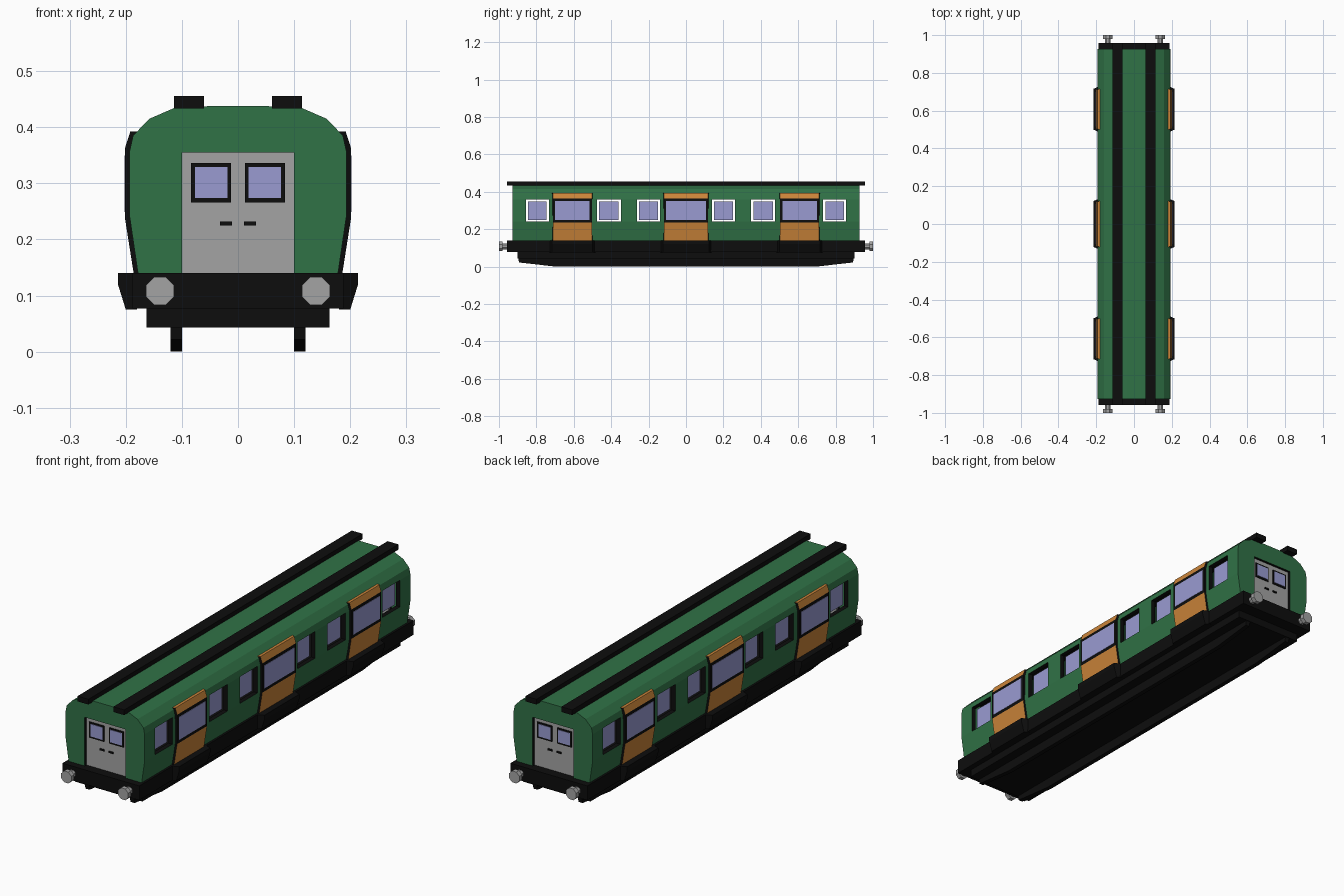
import bpy, bmesh, math
from mathutils import Vector, Matrix

if "Cube" in bpy.data.objects:
    bpy.data.objects.remove(bpy.data.objects["Cube"])

def material(name, r, g, b):
    m = bpy.data.materials.new(name)
    m.diffuse_color = (r, g, b, 1)
    m.use_nodes = True
    m.node_tree.nodes["Principled BSDF"].inputs["Base Color"].default_value = m.diffuse_color
    return m

GREEN = material("body green", 0.030, 0.168, 0.062)
BLACK = material("black", 0.004, 0.004, 0.004)
ORANGE = material("door orange", 0.60, 0.235, 0.042)
GREY = material("light grey", 0.37, 0.37, 0.37)
GLASS = material("window lilac", 0.32, 0.33, 0.64)

def finish(bm, name, mats, recalc=True):
    if recalc:
        bmesh.ops.recalc_face_normals(bm, faces=bm.faces)
    me = bpy.data.meshes.new(name)
    bm.to_mesh(me)
    bm.free()
    for m in mats:
        me.materials.append(m)
    ob = bpy.data.objects.new(name, me)
    bpy.context.collection.objects.link(ob)
    return ob

def box(name, x, y, z, mat):
    bm = bmesh.new()
    bmesh.ops.create_cube(bm, size=1)
    for v in bm.verts:
        v.co = Vector([a + (b - a) * (c + 0.5) for (a, b), c in zip((x, y, z), v.co)])
    return finish(bm, name, [mat])

def prism(name, poly, y0, y1, mats, rule=None, taper=0.0, taper_x=9.0):
    """Extrude an (x, z) outline along y; verts beyond taper_x are pulled in along y."""
    bm = bmesh.new()
    a = [bm.verts.new((x, y0 + (taper if abs(x) > taper_x else 0), z)) for x, z in poly]
    b = [bm.verts.new((x, y1 - (taper if abs(x) > taper_x else 0), z)) for x, z in poly]
    bm.faces.new(a)
    bm.faces.new(b)
    n = len(poly)
    for i in range(n):
        j = (i + 1) % n
        bm.faces.new((a[i], a[j], b[j], b[i]))
    bmesh.ops.recalc_face_normals(bm, faces=bm.faces)
    if rule:
        for f in bm.faces:
            f.material_index = rule(f)
    return finish(bm, name, mats)

# Layout along y
END = 0.927
windows = [(0.139, 0.262), (0.348, 0.476), (0.733, 0.856)]
windows = sorted(windows + [(-b, -a) for a, b in windows])
doors = [(-0.712, -0.503), (-0.118, 0.118), (0.503, 0.712)]
WZ0, WZ1 = 0.24, 0.358

# Body shell: arched profile with open windows and recessed end doorways
half = [(0.178, 0.138), (0.193, WZ0), (0.193, WZ1), (0.187, 0.385),
        (0.158, 0.415), (0.112, 0.435), (0.04, 0.438)]
profile = half + [(-x, z) for x, z in reversed(half)]
n = len(profile)
ys = sorted([-END, END] + [y for w in windows for y in w])
bm = bmesh.new()

def reveal(corners, offset):
    inner = [Vector(c) + Vector(offset) for c in corners]
    for i in range(4):
        j = (i + 1) % 4
        f = bm.faces.new([bm.verts.new(c) for c in
                          (corners[i], corners[j], inner[j], inner[i])])
        f.material_index = 1

grid = [[bm.verts.new((x, y, z)) for x, z in profile] for y in ys]
for k in range(len(ys) - 1):
    for i in range(n - 1):
        quad = (grid[k][i], grid[k + 1][i], grid[k + 1][i + 1], grid[k][i + 1])
        if i in (1, n - 3) and (ys[k], ys[k + 1]) in windows:
            side = 1 if i == 1 else -1
            reveal([v.co.copy() for v in quad], (-0.02 * side, 0, 0))
        else:
            bm.faces.new(quad)
doorway = [(-0.1, 0.138), (0.1, 0.138), (0.1, 0.355), (-0.1, 0.355)]
for s in (1, -1):
    outline = profile + [doorway[0], doorway[3], doorway[2], doorway[1]]
    bm.faces.new([bm.verts.new((s * x, -s * END, z)) for x, z in outline])
    reveal([Vector((s * x, -s * END, z)) for x, z in doorway], (0, s * 0.012, 0))
finish(bm, "body_shell", [GREEN, BLACK], recalc=False)

# Roof rails
for s in (1, -1):
    box("roof_rail", sorted((s * 0.061, s * 0.114)), (-0.957, 0.957), (0.433, 0.456), BLACK)

# Underframe, lower tray and keel runners
box("underframe", (-0.188, 0.188), (-0.957, 0.957), (0.077, 0.14), BLACK)
box("lower_tray", (-0.163, 0.163), (-0.9, 0.9), (0.043, 0.08), BLACK)
for s in (1, -1):
    bm = bmesh.new()
    side = [(-0.9, 0.06), (-0.893, 0.022), (-0.7, 0), (0.7, 0), (0.893, 0.022), (0.9, 0.06)]
    f = bm.faces.new([bm.verts.new((s * 0.11 - 0.01, y, z)) for y, z in side])
    ext = bmesh.ops.extrude_face_region(bm, geom=[f])
    moved = [g for g in ext["geom"] if isinstance(g, bmesh.types.BMVert)]
    bmesh.ops.translate(bm, verts=moved, vec=(0.02, 0, 0))
    finish(bm, "runner", [BLACK])

# Side windows, side doors and door steps
door_outline = [(0.172, 0.14), (0.186, 0.14), (0.201, 0.235), (0.201, 0.364),
                (0.192, 0.392), (0.175, 0.392)]
step_outline = [(0.18, 0.14), (0.18, 0.075), (0.2, 0.075), (0.214, 0.12), (0.214, 0.14)]

def door_colour(f):
    z = f.calc_center_median().z
    if abs(f.normal.y) > 0.5 or (abs(f.normal.x) > 0.99 and 0.235 < z < 0.364):
        return 1
    return 0

for s in (1, -1):
    for a, b in windows:
        box("side_window", sorted((s * 0.171, s * 0.175)), (a + 0.012, b - 0.012),
            (WZ0 + 0.009, WZ1 - 0.009), GLASS)
    for a, b in doors:
        prism("side_door", [(s * x, z) for x, z in door_outline], a - 0.006, b + 0.006,
              [ORANGE, BLACK], door_colour, taper=0.006, taper_x=0.18)
        box("door_window", sorted((s * 0.199, s * 0.2025)), (a + 0.012, b - 0.012),
            (0.249, 0.35), GLASS)
        prism("door_step", [(s * x, z) for x, z in step_outline], a - 0.018, b + 0.018,
              [BLACK], taper=0.014, taper_x=0.19)

# End doors with windows and handles, at both ends
for e in (-1, 1):
    def layer(d0, d1):
        return sorted((e * (END - d0), e * (END - d1)))
    for s in (1, -1):
        box("end_door", sorted((0, s * 0.1)), layer(0.02, 0.012), (0.138, 0.355), GREY)
        box("end_window_frame", sorted((s * 0.0125, s * 0.084)), layer(0.013, 0.009),
            (0.266, 0.336), BLACK)
        box("end_window", sorted((s * 0.0185, s * 0.077)), layer(0.010, 0.007),
            (0.274, 0.329), GLASS)
        box("door_handle", sorted((s * 0.011, s * 0.032)), layer(0.013, 0.007),
            (0.225, 0.232), BLACK)
        # Buffers: narrow shaft and wide head
        for name, r, y0, y1 in (("buffer_shaft", 0.017, 0.95, 0.985),
                                ("buffer_head", 0.027, 0.98, 1.0)):
            bm = bmesh.new()
            bmesh.ops.create_cone(bm, cap_ends=True, segments=8, radius1=r, radius2=r,
                                  depth=y1 - y0)
            m = (Matrix.Translation((s * 0.139, e * (y0 + y1) / 2, 0.108))
                 @ Matrix.Rotation(math.pi / 2, 4, 'X') @ Matrix.Rotation(math.pi / 8, 4, 'Z'))
            bm.transform(m)
            finish(bm, name, [GREY])
